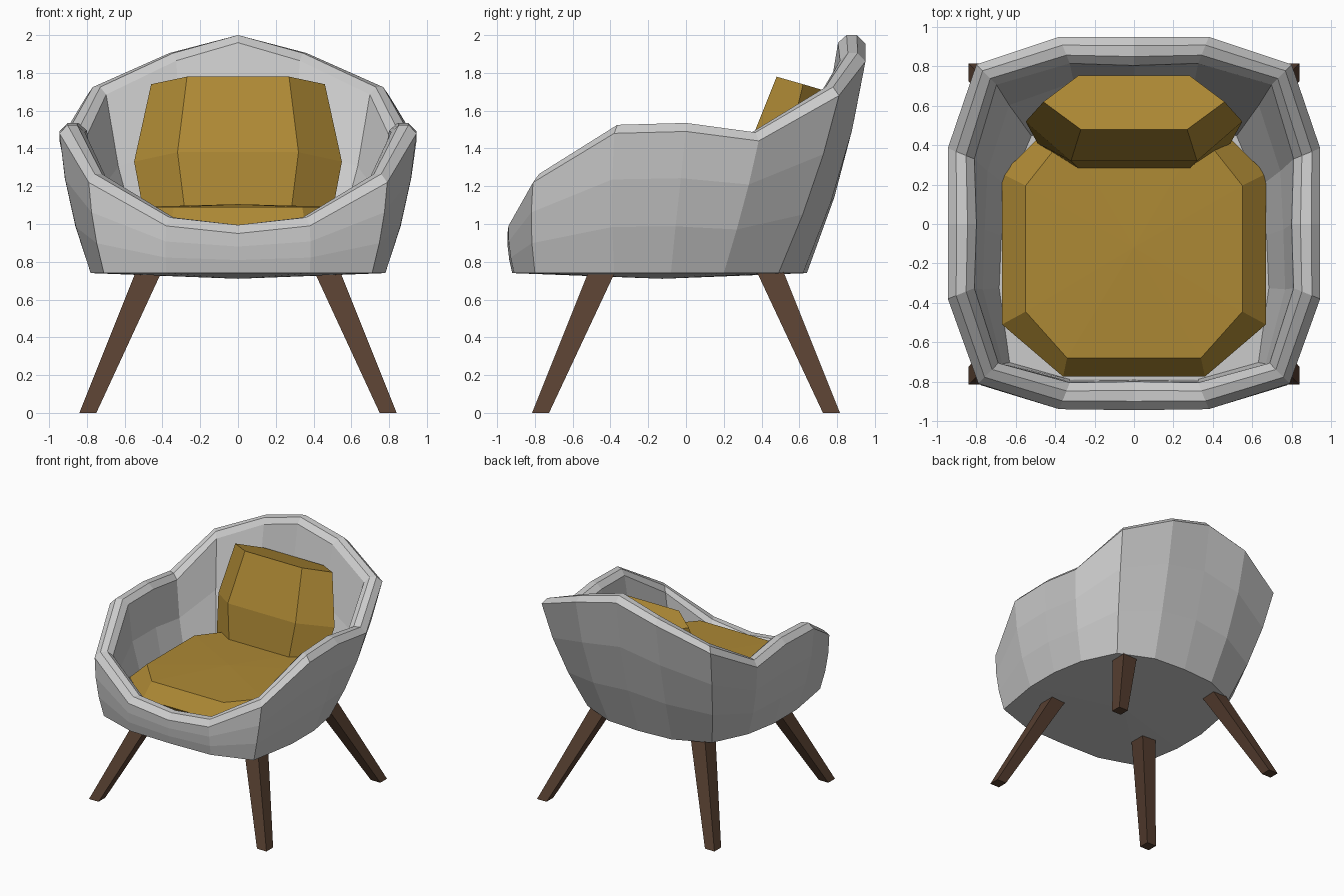
import bpy, bmesh
from mathutils import Vector

if "Cube" in bpy.data.objects:
    bpy.data.objects.remove(bpy.data.objects["Cube"])


def material(name, color):
    m = bpy.data.materials.new(name)
    m.diffuse_color = (*color, 1)
    m.use_nodes = True
    m.node_tree.nodes["Principled BSDF"].inputs["Base Color"].default_value = m.diffuse_color
    return m


def loft(name, rings, mat=None, end_rise=(0, 0)):
    """Skin a stack of closed rings; the ends are fans to a centre point."""
    bm = bmesh.new()
    loops = [[bm.verts.new(p) for p in ring] for ring in rings]
    n = len(rings[0])
    for a, b in zip(loops, loops[1:]):
        for i in range(n):
            j = (i + 1) % n
            bm.faces.new((a[i], a[j], b[j], b[i]))
    for loop, rise in ((loops[0], end_rise[0]), (loops[-1], end_rise[1])):
        if rise:
            c = sum((v.co for v in loop), Vector()) / n
            hub = bm.verts.new(c + Vector((0, 0, rise)))
            for i in range(n):
                bm.faces.new((loop[i], loop[(i + 1) % n], hub))
        else:
            bm.faces.new(loop)
    bmesh.ops.recalc_face_normals(bm, faces=bm.faces)
    me = bpy.data.meshes.new(name)
    bm.to_mesh(me)
    bm.free()
    ob = bpy.data.objects.new(name, me)
    bpy.context.collection.objects.link(ob)
    if mat:
        me.materials.append(mat)
    return ob


def mirrored(half):
    """Close a half ring running front to back on +x by mirroring it."""
    left = [Vector((-p[0], *p[1:])) for p in reversed(half) if p[0] > 0.001]
    return [Vector(p) for p in half] + left


ochre = material("ochre_fabric", (0.42, 0.25, 0.035))
wood = material("dark_wood", (0.095, 0.05, 0.03))

# Tub shell: outer rim point and matching bottom edge, from front to back
rim = mirrored([(0, -0.945, 0.95), (0.38, -0.94, 0.99), (0.79, -0.81, 1.22),
                (0.945, -0.38, 1.48), (0.945, 0, 1.49), (0.945, 0.385, 1.44),
                (0.80, 0.81, 1.68), (0.38, 0.95, 1.86), (0, 0.95, 1.955)])
base = mirrored([(0, -0.92, 0.74), (0.38, -0.91, 0.74), (0.71, -0.8, 0.74),
                 (0.78, -0.38, 0.74), (0.78, -0.08, 0.74), (0.73, 0.2, 0.74),
                 (0.59, 0.49, 0.74), (0.3, 0.62, 0.74), (0, 0.64, 0.74)])


def wall(t, inset, lift=0.0):
    ring = []
    for b, r in zip(base, rim):
        p = b.lerp(r, t)
        out = Vector((p.x, p.y, 0)).normalized()
        bulge = 0.16 * (r.z - b.z) * t * (1 - t)
        ring.append(p + out * (bulge - inset) + Vector((0, 0, lift)))
    return ring


floor = wall(0.12, 0.14)
for p in floor:
    p.z = 0.88
loft("tub_shell", [wall(0, 0), wall(0.33, 0), wall(0.67, 0), wall(1, 0),
                   wall(1, 0.045, 0.045), wall(1, 0.1, 0.045), wall(1, 0.145, 0.005),
                   wall(0.6, 0.15), floor], end_rise=(-0.03, 0))


# Seat cushion: chamfered octagon in stacked layers
def octagon(w, wf, y0, y1, y2, y3, z):
    return mirrored([(wf, y0, z), (w, y1, z), (w, y2, z), (wf, y3, z)])


loft("seat_cushion", [octagon(0.55, 0.33, -0.68, -0.44, 0.2, 0.48, 0.82),
                      octagon(0.67, 0.36, -0.775, -0.51, 0.255, 0.56, 0.97),
                      octagon(0.55, 0.34, -0.68, -0.445, 0.195, 0.46, 1.09)],
     ochre, end_rise=(0, 0.015))


# Back cushion: leaning six-sided pillow
def pillow(front, side, back):
    return mirrored([front, side, back])


loft("back_cushion", [
    pillow((0.28, 0.28, 1.06), (0.49, 0.41, 1.01), (0.28, 0.56, 0.96)),
    pillow((0.32, 0.32, 1.38), (0.55, 0.52, 1.33), (0.32, 0.72, 1.27)),
    pillow((0.27, 0.48, 1.78), (0.46, 0.62, 1.74), (0.28, 0.755, 1.70))], ochre)

# Splayed, tapered square legs
for sx, side in ((1, "right"), (-1, "left")):
    for sy, end in ((1, "back"), (-1, "front")):
        def square(x0, x1, y0, y1, z):
            return [Vector((sx * x, sy * y, z))
                    for x, y in ((x0, y0), (x1, y0), (x1, y1), (x0, y1))]
        loft(f"{end}_{side}_leg", [square(0.75, 0.84, 0.725, 0.815, 0),
                                   square(0.38, 0.52, 0.35, 0.495, 0.80)], wood)
